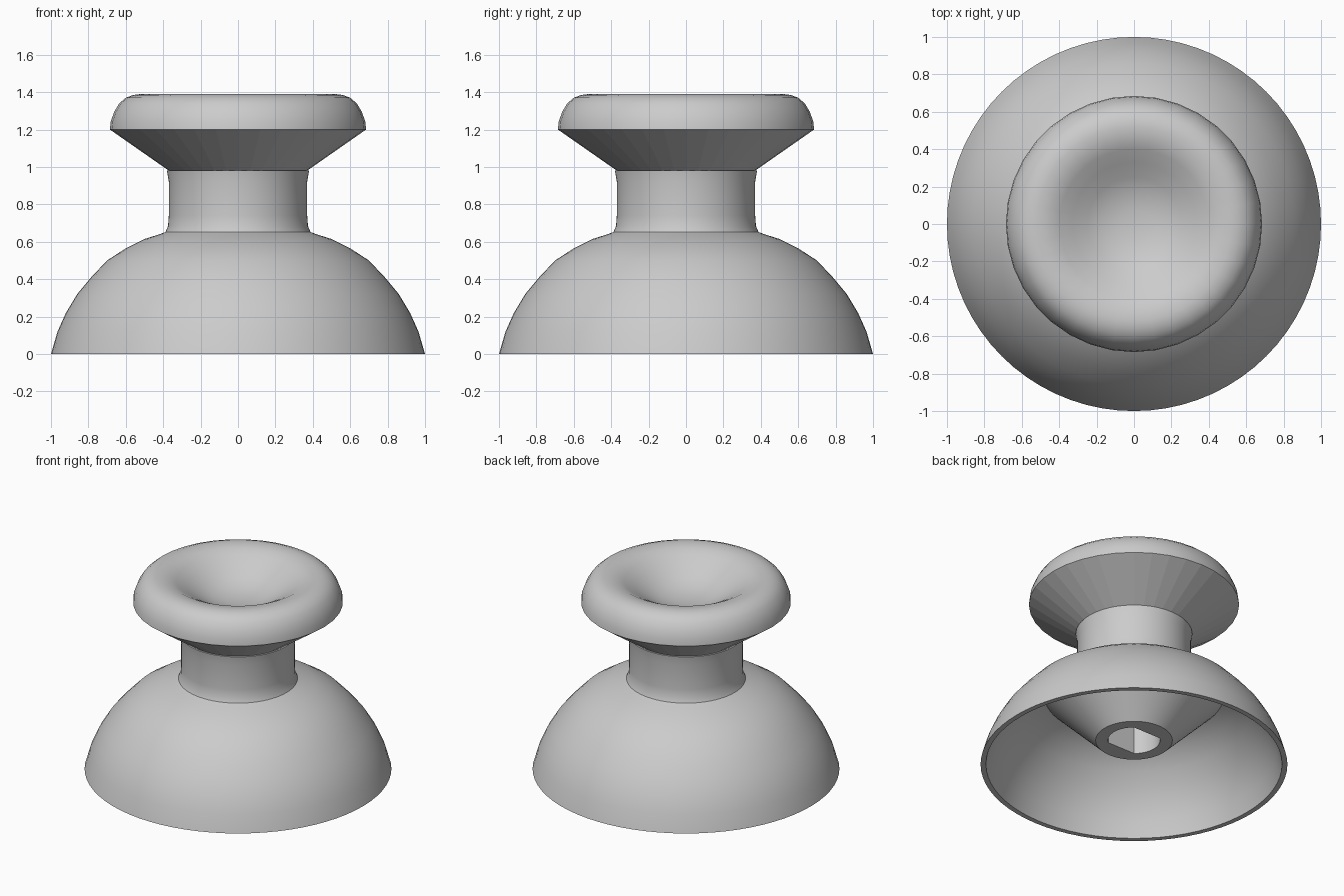
import bpy, bmesh, math

if "Cube" in bpy.data.objects:
    bpy.data.objects.remove(bpy.data.objects["Cube"], do_unlink=True)

grey = bpy.data.materials.new("matte grey")
grey.use_nodes = True
grey.diffuse_color = (0.6, 0.6, 0.6, 1)
grey.node_tree.nodes["Principled BSDF"].inputs["Base Color"].default_value = (0.6, 0.6, 0.6, 1)


def lathe(name, profile, sides, flat_rows=(), flat_y=None):
    """Spin (radius, z) points; rows in flat_rows are clipped to +-flat_y."""
    bm = bmesh.new()
    rings = []
    for row, (r, z) in enumerate(profile):
        if r == 0:
            rings.append([bm.verts.new((0, 0, z))] * sides)
            continue
        ring = []
        for i in range(sides):
            a = math.tau * i / sides
            x, y = r * math.cos(a), r * math.sin(a)
            if row in flat_rows:
                y = max(-flat_y, min(flat_y, y))
            ring.append(bm.verts.new((x, y, z)))
        rings.append(ring)
    for low, high in zip(rings, rings[1:]):
        for i in range(sides):
            j = (i + 1) % sides
            corners = list(dict.fromkeys((low[i], low[j], high[j], high[i])))
            bm.faces.new(corners)
    bmesh.ops.recalc_face_normals(bm, faces=bm.faces)
    mesh = bpy.data.meshes.new(name)
    bm.to_mesh(mesh)
    bm.free()
    mesh.materials.append(grey)
    obj = bpy.data.objects.new(name, mesh)
    bpy.context.collection.objects.link(obj)
    bpy.ops.object.select_all(action="DESELECT")
    obj.select_set(True)
    bpy.context.view_layer.objects.active = obj
    bpy.ops.object.shade_smooth_by_angle(angle=math.radians(35))
    return obj


# Hollow dome with neck, inner cone boss and a shaft socket with two flats
dome = [(1, 0), (0.965, 0.12), (0.92, 0.22), (0.86, 0.32), (0.785, 0.41),
        (0.7, 0.5), (0.6, 0.565), (0.5, 0.615), (0.42, 0.64)]
neck = [(0.388, 0.652), (0.374, 0.685), (0.37, 0.74), (0.37, 0.92), (0.38, 0.98), (0, 0.98)]
socket = [(0, 0.85), (0.17, 0.85), (0.17, 0.18)]
boss = [(0.25, 0.18), (0.585, 0.52)]
lining = [(r * 0.965, z * 0.95) for r, z in reversed(dome[:6])]
lathe("dome_and_neck", socket + boss + lining + dome + neck, 72, (1, 2), 0.13)

# Thumb cap: flat-faceted flare below, rounded rim and dished top
flare = [(0, 0.97), (0.355, 0.97), (0.685, 1.2)]
rim = [(0.68, 1.245), (0.662, 1.295), (0.635, 1.34), (0.6, 1.37), (0.56, 1.385), (0.52, 1.39)]
dish = [(0.45, 1.38), (0.4, 1.355), (0.33, 1.315), (0.25, 1.265), (0.17, 1.23), (0.08, 1.213), (0, 1.21)]
cap = lathe("thumb_cap", flare + rim + dish, 36)
for face in cap.data.polygons:
    if face.normal.z < -0.1:
        face.use_smooth = False
